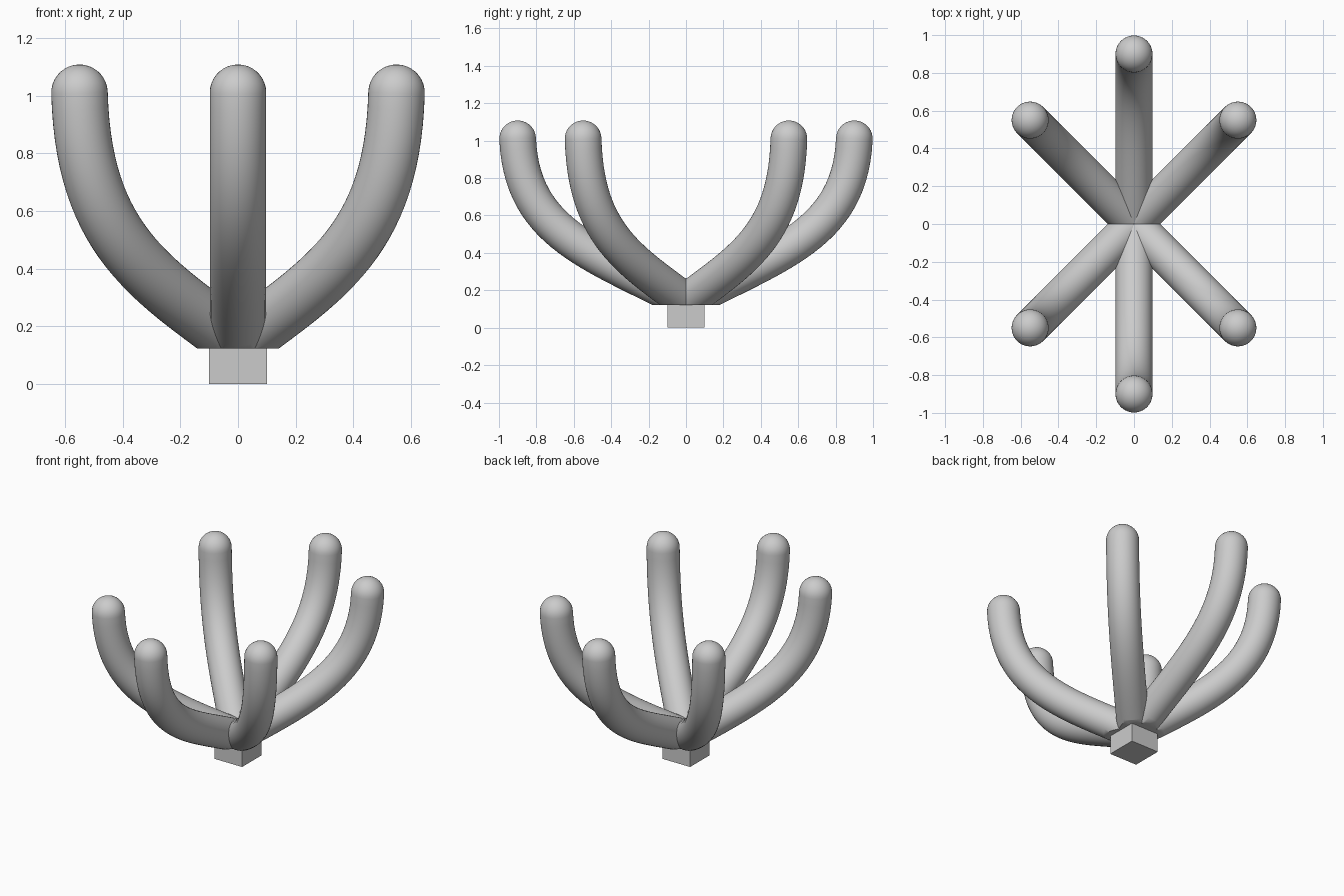
import bpy, bmesh, math
from mathutils import Vector

if "Cube" in bpy.data.objects:
    bpy.data.objects.remove(bpy.data.objects["Cube"])

RADIUS, SIDES, CUT_Z = 0.098, 40, 0.122


def arm_path(reach):
    # cubic curve in the (outward, up) plane, leaving the hub and turning upright
    p = [Vector(v) for v in ((0, 0.14), (0.55 * reach, 0.14 + 0.26 * reach / 0.9),
                             (0.975 * reach, 0.50), (reach, 1.01))]
    pts = []
    for i in range(29):
        t = i / 28
        s = 1 - t
        pos = s**3 * p[0] + 3*s*s*t * p[1] + 3*s*t*t * p[2] + t**3 * p[3]
        tan = (s*s * (p[1]-p[0]) + 2*s*t * (p[2]-p[1]) + t*t * (p[3]-p[2])).normalized()
        pts.append((pos, tan, RADIUS))
    # start a little behind the hub centre, finish with a round tip
    pts.insert(0, (pts[0][0] - pts[0][1] * 0.04, pts[0][1], RADIUS))
    end, tan, _ = pts[-1]
    for k in range(1, 9):
        a = k / 9 * math.pi / 2
        pts.append((end + tan * RADIUS * math.sin(a), tan, RADIUS * math.cos(a)))
    return pts, end + tan * RADIUS


def make_arm(name, dx, dy, reach):
    out = Vector((dx, dy, 0)).normalized()
    side = Vector((-out.y, out.x, 0))
    up = Vector((0, 0, 1))
    path, tip = arm_path(reach)
    bm = bmesh.new()
    rings = []
    for pos, tan, r in path:
        c = out * pos.x + up * pos.y
        n = up * tan.x - out * tan.y
        rings.append([bm.verts.new(c + r * (math.cos(a) * side + math.sin(a) * n))
                      for a in (2 * math.pi * k / SIDES for k in range(SIDES))])
    for a, b in zip(rings, rings[1:]):
        for k in range(SIDES):
            j = (k + 1) % SIDES
            bm.faces.new((a[k], a[j], b[j], b[k]))
    top = bm.verts.new(out * tip.x + up * tip.y)
    for k in range(SIDES):
        bm.faces.new((rings[-1][k], rings[-1][(k + 1) % SIDES], top))
    bm.faces.new(rings[0])
    # trim flat underneath and along the front/back mid plane
    for co, no in ((Vector((0, 0, CUT_Z)), -up),
                   (Vector((0, 0, 0)), Vector((0, -1 if dy > 0 else 1, 0)))):
        geom = bm.verts[:] + bm.edges[:] + bm.faces[:]
        cut = bmesh.ops.bisect_plane(bm, geom=geom, plane_co=co, plane_no=no, clear_outer=True)
        edges = [e for e in cut["geom_cut"] if isinstance(e, bmesh.types.BMEdge)]
        bmesh.ops.holes_fill(bm, edges=edges, sides=0)
    bmesh.ops.recalc_face_normals(bm, faces=bm.faces[:])
    finish(name, bm)


def finish(name, bm, smooth=True):
    mesh = bpy.data.meshes.new(name)
    bm.to_mesh(mesh)
    bm.free()
    ob = bpy.data.objects.new(name, mesh)
    bpy.context.collection.objects.link(ob)
    if smooth:
        bpy.ops.object.select_all(action='DESELECT')
        bpy.context.view_layer.objects.active = ob
        ob.select_set(True)
        bpy.ops.object.shade_smooth_by_angle(angle=math.radians(35))


# six curved arms
for label, sy in (("front", -1), ("back", 1)):
    make_arm(label + "_arm", 0, sy, 0.90)
    for side_name, sx in (("left", -1), ("right", 1)):
        make_arm(f"{label}_{side_name}_arm", sx, sy, 0.55 * math.sqrt(2))

# square base block
bm = bmesh.new()
bmesh.ops.create_cube(bm, size=1)
for v in bm.verts:
    v.co = Vector((v.co.x * 0.2, v.co.y * 0.2, (v.co.z + 0.5) * 0.123))
finish("base_block", bm, smooth=False)
